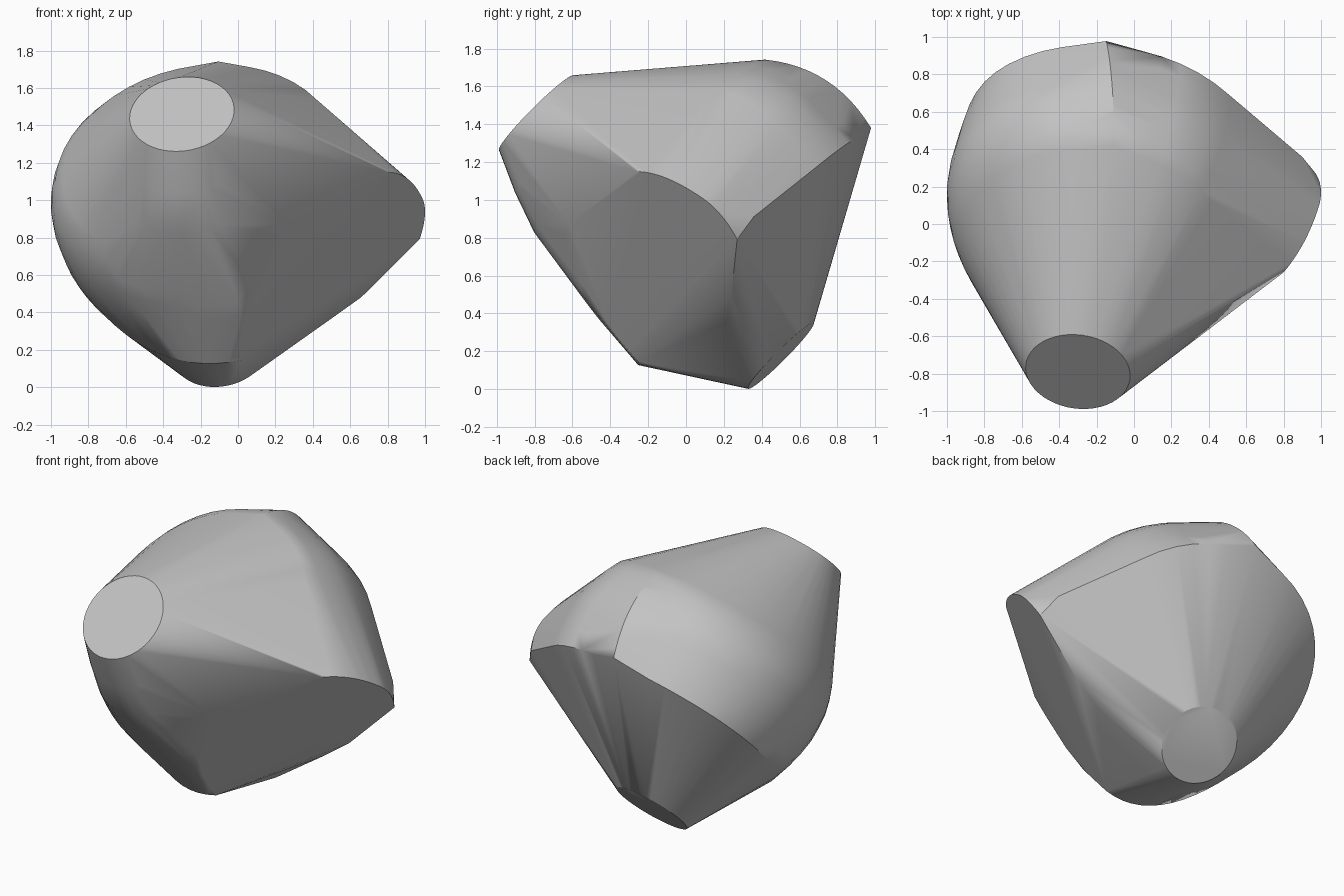
import bpy, bmesh
from math import cos, sin, pi, radians
from mathutils import Vector, Matrix

if "Cube" in bpy.data.objects:
    bpy.data.objects.remove(bpy.data.objects["Cube"], do_unlink=True)

# Tilted frame: u faces the flat facet, v runs along it, w goes from front cap to bottom cap
frame = Matrix(((0.65, -0.56, -0.515), (0.75, 0.40, 0.52), (0.11, 0.70, -0.70))).inverted()
origin = Vector((-0.30, -0.79, 1.46))
FACET = 0.577


def place(u, v, w):
    return origin + frame @ Vector((min(u, FACET), v, w))


def ring(u, v, w, width, up=None, low=None, count=48):
    # Oval whose upper and lower halves may differ in height
    result = []
    for i in range(count):
        c, s = cos(2 * pi * i / count), sin(2 * pi * i / count)
        height = (up if s > 0 else low) or width
        result.append(place(u + width * c, v + height * s, w))
    return result


def bezier(a, b, c, count=12):
    a, b, c = Vector(a), Vector(b), Vector(c)
    return [place(*(a * (1 - t) ** 2 + b * 2 * t * (1 - t) + c * t * t))
            for t in (i / count for i in range(count + 1))]


# Round flat caps at both ends, and the swelling behind the front cap
points = ring(0, 0, 0, 0.28) + ring(0.07, 0, 1.825, 0.245)
points += ring(0.04, -0.04, 0.22, 0.33) + ring(0.05, -0.05, 0.44, 0.40)

# Bulging middle, cut flat on one side
for u, w, width, up, low in [(-0.18, 0.66, 0.72, 0.73, 0.765), (-0.18, 0.75, 0.79, 0.775, 0.795),
                             (-0.18, 0.84, 0.825, 0.81, 0.815), (-0.18, 0.93, 0.85, 0.835, 0.82),
                             (-0.17, 1.02, 0.86, 0.85, 0.82), (-0.16, 1.12, 0.86, 0.85, 0.805),
                             (-0.16, 1.22, 0.855, 0.845, 0.78), (-0.16, 1.325, 0.845, 0.83, 0.74)]:
    points += ring(u, 0.22, w, width, up, low)

# Rounded crest on the upper back
points += bezier((-0.695, 0.775, 0.67), (-0.88, 0.90, 0.95), (-0.85, 0.78, 1.31))

# Lower rim running to the facet
points += bezier((-0.19, -0.52, 1.325), (0.38, -0.60, 1.315), (FACET, -0.236, 1.335))

# Flat facet: inner edge, then rounded outer corner
points += bezier((FACET, 0.19, 0.595), (FACET, -0.17, 0.81), (FACET, -0.236, 1.335))
points += bezier((FACET, 0.876, 0.71), (FACET, 1.03, 0.83), (FACET, 1.085, 1.09))
points += bezier((FACET, 1.085, 1.09), (FACET, 1.105, 1.21), (FACET, 1.03, 1.35))

# Rim behind the corner and the ridge under the facet
points += [place(0.42, 1.074, 1.32), place(0.552, 0.622, 1.51), place(0.514, 0.42, 1.564)]

# Convex skin around all of the curves
bm = bmesh.new()
for p in points:
    bm.verts.new(p)
bmesh.ops.remove_doubles(bm, verts=bm.verts[:], dist=0.004)
hull = bmesh.ops.convex_hull(bm, input=bm.verts[:])
junk = {g for g in hull["geom_interior"] + hull["geom_unused"]
        if isinstance(g, bmesh.types.BMVert)}
bmesh.ops.delete(bm, geom=list(junk), context="VERTS")
bmesh.ops.dissolve_limit(bm, angle_limit=radians(0.6), verts=bm.verts[:], edges=bm.edges[:])
bmesh.ops.recalc_face_normals(bm, faces=bm.faces[:])

mesh = bpy.data.meshes.new("rounded_body")
bm.to_mesh(mesh)
bm.free()
body = bpy.data.objects.new("rounded_body", mesh)
bpy.context.collection.objects.link(body)

# Plain grey
grey = bpy.data.materials.new("plain_grey")
grey.use_nodes = True
color = (0.55, 0.55, 0.55, 1)
grey.diffuse_color = color
grey.node_tree.nodes["Principled BSDF"].inputs["Base Color"].default_value = color
mesh.materials.append(grey)

# Smooth curves with crisp rims
for other in bpy.context.selected_objects:
    other.select_set(False)
body.select_set(True)
bpy.context.view_layer.objects.active = body
bpy.ops.object.shade_smooth_by_angle(angle=radians(30))
weighted = body.modifiers.new("even_shading", "WEIGHTED_NORMAL")
weighted.keep_sharp = True
